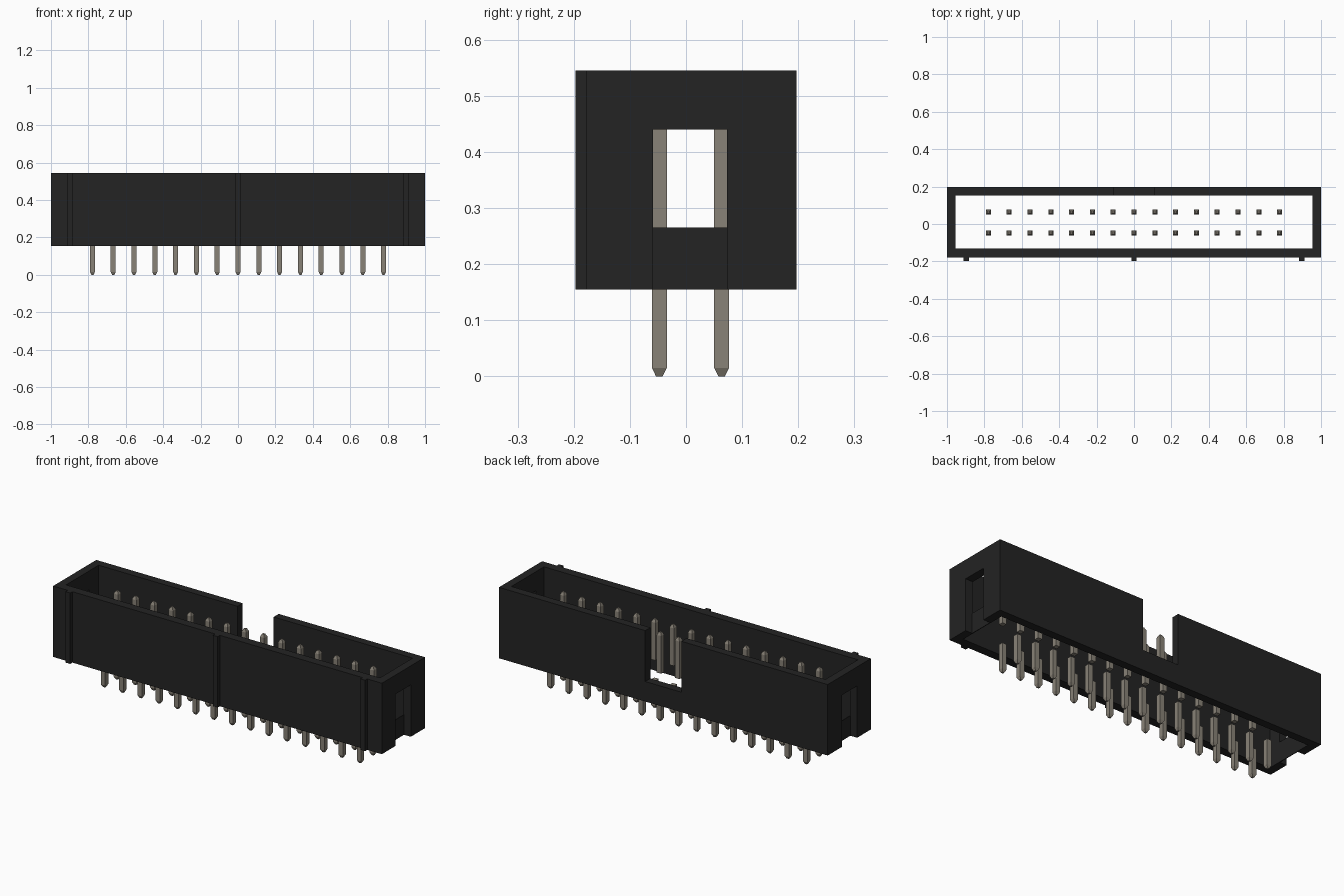
import bpy
import bmesh
from mathutils import Matrix, Vector

cube = bpy.data.objects.get("Cube")
if cube:
    bpy.data.objects.remove(cube, do_unlink=True)


def material(name, rgb, rough):
    mat = bpy.data.materials.new(name)
    mat.use_nodes = True
    mat.diffuse_color = (*rgb, 1)
    bsdf = mat.node_tree.nodes["Principled BSDF"]
    bsdf.inputs["Base Color"].default_value = (*rgb, 1)
    bsdf.inputs["Roughness"].default_value = rough
    return mat


black = material("black plastic", (0.017, 0.017, 0.017), 0.6)
metal = material("warm grey metal", (0.25, 0.225, 0.185), 0.5)


def finish(bm, name, mat):
    mesh = bpy.data.meshes.new(name)
    bm.to_mesh(mesh)
    bm.free()
    mesh.materials.append(mat)
    obj = bpy.data.objects.new(name, mesh)
    bpy.context.collection.objects.link(obj)
    return obj


def add_box(bm, low, high):
    low, high = Vector(low), Vector(high)
    place = Matrix.Translation((low + high) / 2) @ Matrix.Diagonal((*(high - low), 1))
    return bmesh.ops.create_cube(bm, size=1, matrix=place)["verts"]


def box(name, low, high, mat=black):
    bm = bmesh.new()
    add_box(bm, low, high)
    return finish(bm, name, mat)


BOTTOM, FLOOR, TOP = 0.155, 0.265, 0.545
FRONT, BACK = -0.178, 0.197
IN_X, IN_FRONT, IN_BACK = 0.955, -0.13, 0.153
SLOT_FRONT, SLOT_BACK, SLOT_TOP = -0.059, 0.073, 0.44

# Shroud: open box with a key gap in the back and a slot through each end
shroud = box("shroud", (-1, FRONT, BOTTOM), (1, BACK, TOP))
cutters = [
    box("cavity_cutter", (-IN_X, IN_FRONT, 0), (IN_X, IN_BACK, 1)),
    box("key_gap_cutter", (-0.11, 0.1, FLOOR), (0.11, 0.3, 1)),
    box("end_slot_cutter", (-2, SLOT_FRONT, 0), (2, SLOT_BACK, SLOT_TOP)),
]
for cutter in cutters:
    cutter.hide_render = True
    mod = shroud.modifiers.new(cutter.name, "BOOLEAN")
    mod.operation = "DIFFERENCE"
    mod.solver = "EXACT"
    mod.object = cutter
bpy.context.view_layer.update()
graph = bpy.context.evaluated_depsgraph_get()
cut_mesh = bpy.data.meshes.new_from_object(shroud.evaluated_get(graph))
shroud.modifiers.clear()
shroud.data = cut_mesh
for cutter in cutters:
    bpy.data.objects.remove(cutter, do_unlink=True)

# Recessed panels closing the lower part of the end slots
for side, s in (("left", 1), ("right", -1)):
    xs = sorted((s * IN_X, s * (IN_X + 0.004)))
    box(side + "_end_panel", (xs[0], SLOT_FRONT, BOTTOM), (xs[1], SLOT_BACK, FLOOR))

# Upright ribs on the front wall
for name, x in (("right", -0.897), ("middle", 0), ("left", 0.897)):
    box(name + "_front_rib", (x - 0.014, -0.197, BOTTOM), (x + 0.014, FRONT, TOP))


# Pins: square posts with a tapered tip at the free end
def add_pin(bm, x, y, base, tip):
    h, taper = 0.0132, 0.015
    low, high = min(base, tip), max(base, tip)
    shoulder = tip - taper if tip > base else tip + taper
    ends = (min(base, shoulder), max(base, shoulder))
    verts = add_box(bm, (x - h, y - h, ends[0]), (x + h, y + h, ends[1]))
    cap = next(f for f in verts[0].link_faces[0].edges[0].verts[0].link_faces)
    faces = {f for v in verts for f in v.link_faces}
    cap = min(faces, key=lambda f: abs(f.calc_center_median().z - shoulder))
    top = bmesh.ops.extrude_discrete_faces(bm, faces=[cap])["faces"][0]
    for v in top.verts:
        v.co = (x + (v.co.x - x) * 0.45, y + (v.co.y - y) * 0.45, tip)


COLUMNS, PITCH = 15, 0.1112
for row, y in (("front", -0.0475), ("back", 0.0635)):
    for part, base, tip in (("contact", FLOOR, 0.487), ("solder", BOTTOM, 0)):
        bm = bmesh.new()
        for i in range(COLUMNS):
            add_pin(bm, (i - COLUMNS // 2) * PITCH, y, base, tip)
        bmesh.ops.recalc_face_normals(bm, faces=bm.faces)
        finish(bm, f"{row}_{part}_pins", metal)
